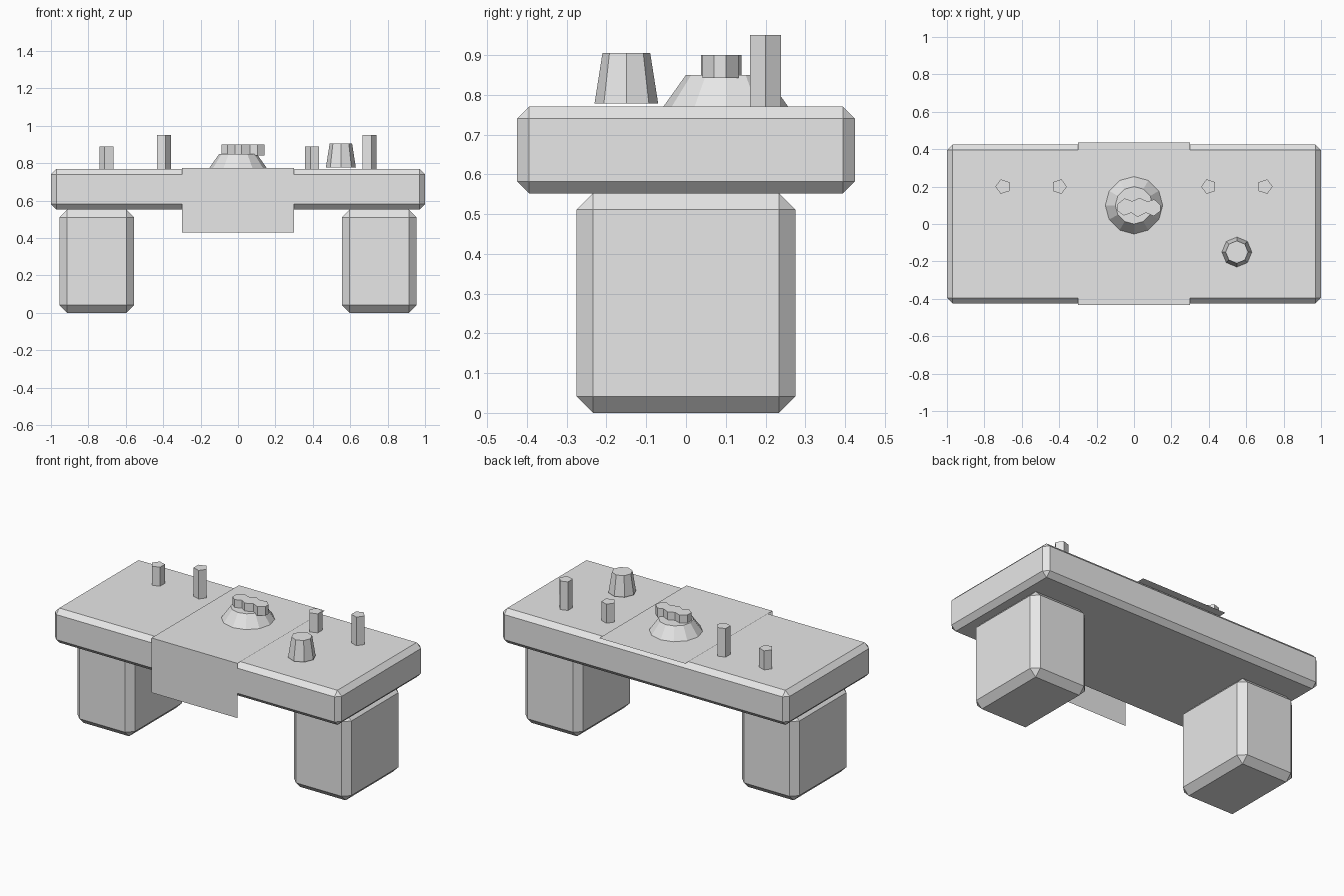
import bpy, bmesh, math

if "Cube" in bpy.data.objects:
    bpy.data.objects.remove(bpy.data.objects["Cube"])

stone = bpy.data.materials.new("plain_grey")
stone.diffuse_color = (0.8, 0.8, 0.8, 1)
stone.use_nodes = True
stone.node_tree.nodes["Principled BSDF"].inputs["Base Color"].default_value = stone.diffuse_color


def add_mesh(name, verts, faces):
    me = bpy.data.meshes.new(name)
    me.from_pydata(verts, [], faces)
    me.materials.append(stone)
    ob = bpy.data.objects.new(name, me)
    bpy.context.collection.objects.link(ob)
    return ob


def block(name, center, size, bevel):
    """Box with a single flat chamfer on every edge."""
    ob = add_mesh(name, [], [])
    bm = bmesh.new()
    bmesh.ops.create_cube(bm, size=1)
    for v in bm.verts:
        v.co = [c + s * a for c, s, a in zip(center, size, v.co)]
    bmesh.ops.bevel(bm, geom=bm.edges[:], offset=bevel, segments=1,
                    affect='EDGES')
    bm.to_mesh(ob.data)
    bm.free()
    return ob


def loft(name, lower, upper, z0, z1):
    """Solid between two outlines with equal point counts."""
    n = len(lower)
    verts = [(x, y, z0) for x, y in lower] + [(x, y, z1) for x, y in upper]
    faces = [(i, (i + 1) % n, n + (i + 1) % n, n + i) for i in range(n)]
    faces += [tuple(reversed(range(n))), tuple(range(n, 2 * n))]
    return add_mesh(name, verts, faces)


def ring(x, y, r, n, turn=0.0):
    return [(x + r * math.cos(turn + math.tau * i / n),
             y + r * math.sin(turn + math.tau * i / n)) for i in range(n)]


# Slab and its two supports
block("table_top", (0, 0, 0.661), (2, 0.85, 0.218), 0.03)
for side, label in ((-1, "left"), (1, "right")):
    block(f"{label}_support", (side * 0.755, 0, 0.276), (0.4, 0.55, 0.552), 0.041)

# Cloth: one thin sheet over the top, hanging down at the front
section = [(0.437, 0.775), (-0.433, 0.775), (-0.433, 0.43)]
cloth = [(x, y, z) for y, z in section for x in (-0.3, 0.3)]
add_mesh("cloth", cloth, [(0, 2, 3, 1), (2, 4, 5, 3)])

# Five-sided candles, alternating short and tall
for i, (x, top) in enumerate(((-0.7, 0.89), (-0.4, 0.95), (0.4, 0.89), (0.7, 0.95))):
    outline = ring(x, 0.2, 0.041, 5, math.pi * (1 - i % 2))
    loft(f"candle_{i + 1}", outline, outline, 0.769, top)

# Upturned cup
loft("cup", ring(0.55, -0.15, 0.08, 8), ring(0.55, -0.15, 0.06, 8), 0.778, 0.905)

# Dish with a lobed loaf on it
loft("dish", ring(0, 0.1, 0.157, 12), ring(0, 0.1, 0.1, 12), 0.77, 0.85)
loaf = [(-0.087, 0.07), (-0.055, 0.045), (-0.015, 0.06), (0.02, 0.038),
        (0.065, 0.06), (0.105, 0.042), (0.143, 0.07), (0.143, 0.1),
        (0.108, 0.132), (0.072, 0.12), (0.03, 0.14), (-0.01, 0.122),
        (-0.05, 0.137), (-0.087, 0.108)]
loft("loaf", loaf, loaf, 0.842, 0.9)
